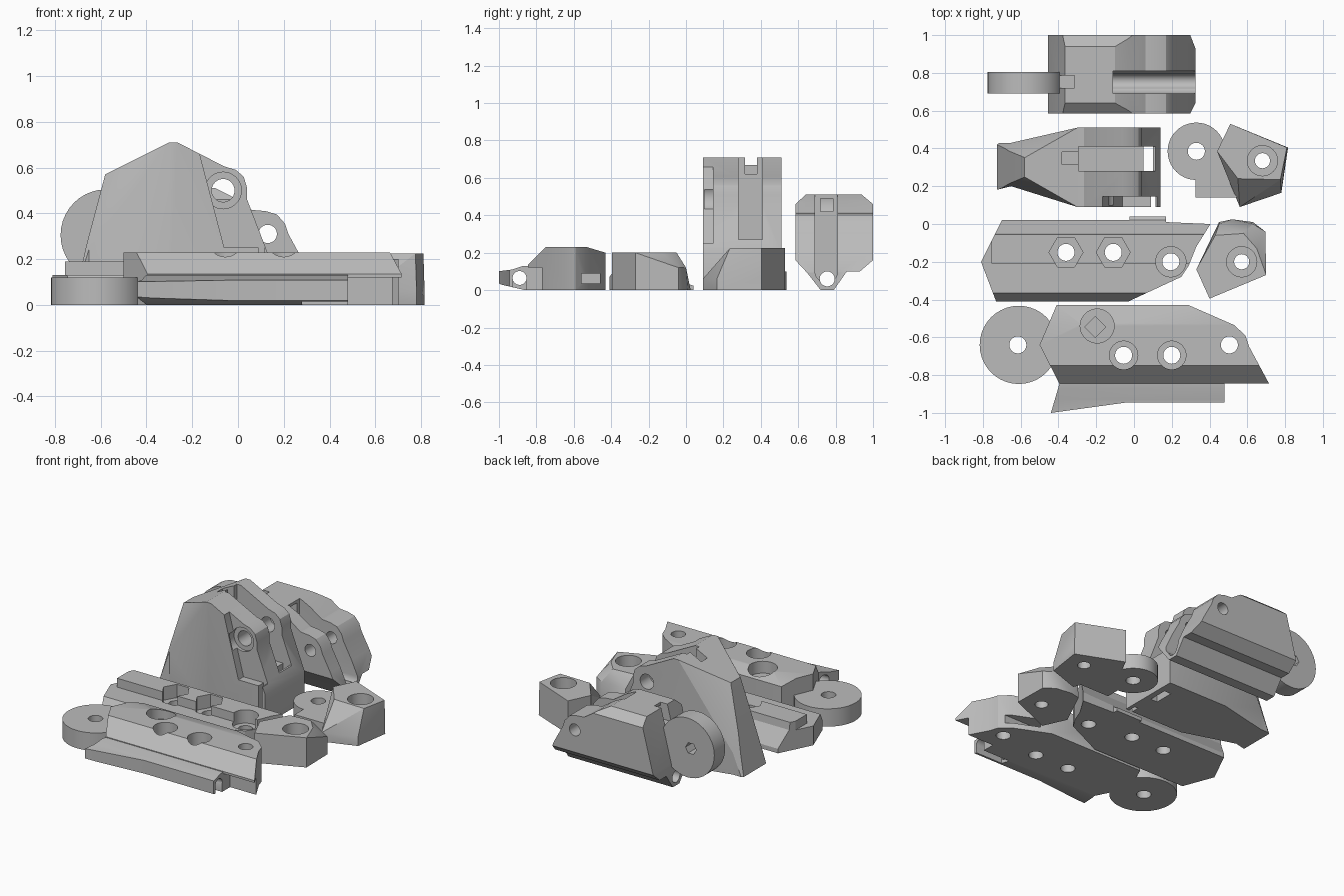
import bpy, bmesh, math
from mathutils import Vector

cube = bpy.data.objects.get("Cube")
if cube:
    bpy.data.objects.remove(cube, do_unlink=True)

grey = bpy.data.materials.new("plain grey")
grey.use_nodes = True
tone = (0.5, 0.5, 0.5, 1)
grey.diffuse_color = tone
grey.node_tree.nodes["Principled BSDF"].inputs["Base Color"].default_value = tone
parts = []


def place(axis, u, v, w):
    return {"x": (w, u, v), "y": (u, w, v), "z": (u, v, w)}[axis]


def finish(name, bm):
    bmesh.ops.recalc_face_normals(bm, faces=bm.faces)
    me = bpy.data.meshes.new(name)
    bm.to_mesh(me)
    bm.free()
    me.materials.append(grey)
    ob = bpy.data.objects.new(name, me)
    bpy.context.collection.objects.link(ob)
    parts.append(ob)
    return ob


def prism(name, axis, pts, lo, hi):
    """Outline swept along an axis."""
    bm = bmesh.new()
    face = bm.faces.new([bm.verts.new(place(axis, u, v, lo)) for u, v in pts])
    top = bmesh.ops.extrude_face_region(bm, geom=[face])["geom"]
    move = Vector(place(axis, 0, 0, hi - lo))
    bmesh.ops.translate(bm, vec=move, verts=[g for g in top if isinstance(g, bmesh.types.BMVert)])
    return finish(name, bm)


def disc(name, axis, u, v, r, lo, hi, sides=40):
    ring = [(u + r * math.cos(math.tau * i / sides), v + r * math.sin(math.tau * i / sides))
            for i in range(sides)]
    return prism(name, axis, ring, lo, hi)


def box(name, x0, x1, y0, y1, z0, z1):
    return prism(name, "z", [(x0, y0), (x1, y0), (x1, y1), (x0, y1)], z0, z1)


def hull(name, layers):
    """Convex solid around outlines given as (height, points)."""
    bm = bmesh.new()
    for z, pts in layers:
        for x, y in pts:
            bm.verts.new((x, y, z))
    bmesh.ops.convex_hull(bm, input=bm.verts)
    bmesh.ops.dissolve_limit(bm, angle_limit=0.02, verts=bm.verts, edges=bm.edges)
    return finish(name, bm)


def combine(ob, other, how="DIFFERENCE"):
    mod = ob.modifiers.new("cut", "BOOLEAN")
    mod.operation, mod.solver, mod.object = how, "EXACT", other
    bpy.context.view_layer.update()
    deps = bpy.context.evaluated_depsgraph_get()
    mesh = bpy.data.meshes.new_from_object(ob.evaluated_get(deps))
    ob.modifiers.clear()
    ob.data = mesh
    parts.remove(other)
    bpy.data.objects.remove(other, do_unlink=True)


def slice_off(ob, point, normal):
    """Plane the solid flat, dropping what lies beyond the plane."""
    bm = bmesh.new()
    bm.from_mesh(ob.data)
    cut = bmesh.ops.bisect_plane(bm, geom=bm.verts[:] + bm.edges[:] + bm.faces[:],
                                 plane_co=point, plane_no=normal, clear_outer=True)
    rim = [g for g in cut["geom_cut"] if isinstance(g, bmesh.types.BMEdge)]
    bmesh.ops.holes_fill(bm, edges=rim, sides=0)
    bmesh.ops.recalc_face_normals(bm, faces=bm.faces)
    bm.to_mesh(ob.data)
    bm.free()


def bolt_hole(ob, x, y, r=0.045, wide=0, floor=0.1, sides=40):
    """Through hole with an optional wider seat above the floor height."""
    combine(ob, disc("drill", "z", x, y, r, -0.1, 0.6))
    if wide:
        combine(ob, disc("seat", "z", x, y, wide, floor, 0.6, sides))


# Rear block: bevelled body, deep round-bottomed slot between two lugs
rear = prism("rear_block", "y", [(-0.455, 0), (-0.455, 0.16), (-0.365, 0.51), (-0.1, 0.51),
             (-0.03, 0.475), (0.06, 0.415), (0.12, 0.41), (0.17, 0.395), (0.205, 0.355),
             (0.22, 0.31), (0.28, 0.2), (0.325, 0.1), (0.325, 0)], 0.5, 1.1)
combine(rear, prism("section", "x", [(0.585, 0.46), (0.64, 0.51), (0.94, 0.51), (1.0, 0.46),
        (1.0, 0.16), (0.93, 0.1), (0.86, 0.1), (0.79, 0), (0.72, 0), (0.65, 0.09),
        (0.585, 0.16)], -1, 1), "INTERSECT")
combine(rear, box("slot", -0.11, 0.5, 0.69, 0.81, 0.1, 0.7))
combine(rear, disc("slot_floor", "x", 0.75, 0.1, 0.06, -0.11, 0.5))
combine(rear, disc("cord", "x", 0.755, 0.06, 0.04, -1, 1))
combine(rear, disc("pin", "y", 0.13, 0.31, 0.04, 0, 2))
for sy in (0.57, 1.02):
    combine(rear, prism("corner", "z", [(0.27, sy), (0.4, sy), (0.4, 0.795 + (sy - 0.795) * 0.7)],
                        -0.1, 0.7))
combine(rear, box("notch", -0.4, -0.315, 0.72, 0.785, 0.4, 0.6))
combine(rear, box("tie_tunnel", -0.35, 0, 0.72, 0.785, 0.42, 0.49))
rear_disc = disc("rear_round_end", "y", -0.575, 0.305, 0.2, 0.69, 0.805)
combine(rear_disc, disc("pin", "y", -0.6, 0.305, 0.04, 0, 2, 6))

# Tall bracket: peaked profile tapered in plan, shoulders and flanks planed off
tall = prism("tall_bracket", "y", [(-0.725, 0), (-0.69, 0.14), (-0.66, 0.27), (-0.58, 0.57),
             (-0.3, 0.71), (-0.265, 0.71), (-0.06, 0.605), (-0.01, 0.59), (0.025, 0.56),
             (0.04, 0.51), (0.04, 0.46), (0.14, 0.2), (0.14, 0)], 0, 0.6)
combine(tall, prism("plan", "z", [(-0.73, 0.18), (-0.65, 0.2), (-0.3, 0.09), (0.2, 0.09),
        (0.2, 0.51), (-0.3, 0.51), (-0.65, 0.43), (-0.73, 0.43)], -1, 1), "INTERSECT")
for y, side in ((0.09, -1), (0.51, 1)):
    slice_off(tall, (-0.3, y, 0.71), (-1, 0.93 * side, 0.94))
    slice_off(tall, (-0.3, y, 0.71), (-0.78, 1.09 * side, 0.33))
combine(tall, box("slot", -0.295, 0.3, 0.28, 0.41, 0.27, 0.9))
combine(tall, box("drop_slot", 0.05, 0.1, 0.28, 0.41, -0.1, 0.4))
combine(tall, prism("side_recess", "y", [(-0.18, 0.8), (-0.165, 0.65), (-0.06, 0.25),
        (0.3, 0.25), (0.3, 0.8)], 0, 0.145))
combine(tall, box("groove", 0.09, 0.115, 0, 0.145, -0.1, 0.4))
combine(tall, disc("pin", "y", -0.065, 0.5, 0.05, 0, 1))
combine(tall, disc("pin_seat", "y", -0.065, 0.5, 0.08, 0.1, 0.165))
combine(tall, box("notch", -0.38, -0.29, 0.315, 0.38, 0.62, 0.9))

# Small block with a flat round arm
corner = hull("corner_block", [
    (0.225, [(0.51, 0.53), (0.81, 0.405), (0.775, 0.235), (0.55, 0.24), (0.44, 0.385)]),
    (0.06, [(0.56, 0.09), (0.78, 0.165), (0.815, 0.4)]),
    (0, [(0.51, 0.53), (0.815, 0.405), (0.78, 0.165), (0.56, 0.09), (0.44, 0.385)])])
bolt_hole(corner, 0.68, 0.335, 0.04, 0.08, 0.12)
arm_disc = disc("corner_round_arm", "z", 0.33, 0.385, 0.152, 0, 0.1)
bolt_hole(arm_disc, 0.33, 0.385)
box("corner_arm_foot", 0.325, 0.56, 0.14, 0.34, 0, 0.1)

# Second small block
wedge = hull("wedge_block", [
    (0.2, [(0.43, -0.06), (0.58, -0.05), (0.65, -0.13), (0.7, -0.27), (0.4, -0.395), (0.33, -0.24)]),
    (0.12, [(0.44, -0.02), (0.45, 0.0), (0.63, 0.0), (0.695, -0.04)]),
    (0, [(0.45, 0.01), (0.52, 0.025), (0.63, 0.01), (0.695, -0.04), (0.7, -0.27),
         (0.4, -0.395), (0.33, -0.24)])])
bolt_hole(wedge, 0.57, -0.2, 0.04, 0.08)

# Middle plate: raised rib broken by two hex pockets, and a round seat
middle = prism("middle_plate", "z", [(-0.81, -0.2), (-0.73, -0.41), (-0.03, -0.41), (0.25, -0.28),
               (0.29, -0.22), (0.33, -0.12), (0.405, 0), (0.17, 0.01), (0.17, 0.04),
               (-0.025, 0.04), (-0.025, 0.02), (-0.7, 0.02)], 0, 0.3)
combine(middle, prism("section", "x", [(-0.41, 0), (-0.41, 0.07), (-0.365, 0.13), (-0.21, 0.13),
        (-0.21, 0.19), (-0.055, 0.19), (-0.05, 0.14), (0.02, 0.03), (0.05, 0.02), (0.05, 0)],
        -1, 1), "INTERSECT")
combine(middle, box("rib_end", -0.9, -0.755, -0.5, 0.1, 0.13, 0.3))
for x in (-0.36, -0.11):
    bolt_hole(middle, x, -0.15, 0.045, 0.09, 0.1, 6)
bolt_hole(middle, 0.195, -0.2, 0.045, 0.08)

# Front plate: sloped section, bolt seats, square socket, undercut tip
front = prism("front_plate", "z", [(-0.5, -0.64), (-0.395, -0.845), (0.715, -0.845), (0.61, -0.65),
              (0.59, -0.59), (0.53, -0.535), (0.29, -0.43), (-0.41, -0.43)], 0, 0.3)
combine(front, prism("section", "x", [(-0.85, 0), (-0.85, 0.13), (-0.75, 0.23), (-0.53, 0.23),
        (-0.43, 0.2), (-0.43, 0)], -1, 1), "INTERSECT")
combine(front, box("tip_undercut", 0.48, 0.9, -0.9, -0.77, -0.1, 0.12))
for x in (-0.055, 0.2):
    bolt_hole(front, x, -0.695, 0.045, 0.075, 0.13)
bolt_hole(front, 0.505, -0.64)
combine(front, disc("socket", "z", -0.195, -0.54, 0.09, 0.15, 0.5))
combine(front, disc("socket_square", "z", -0.205, -0.545, 0.055, 0.08, 0.5, 4))
combine(front, box("end_pocket", 0.2, 0.8, -0.56, -0.46, 0.035, 0.09))
front_disc = disc("front_round_end", "z", -0.61, -0.64, 0.207, 0, 0.12)
bolt_hole(front_disc, -0.615, -0.64)

# Low flap with a cord channel, open underneath near its tip
flap = prism("front_flap", "z", [(-0.39, -0.83), (-0.44, -1.0), (-0.04, -0.945), (0.48, -0.945),
             (0.48, -0.8), (-0.3, -0.8)], -0.1, 0.3)
combine(flap, prism("section", "x", [(-0.86, 0), (-0.99, 0.03), (-1.01, 0.04), (-1.01, 0.1),
        (-0.93, 0.11), (-0.87, 0.13), (-0.78, 0.13), (-0.78, 0)], -1, 1), "INTERSECT")
combine(flap, disc("cord", "x", -0.89, 0.065, 0.037, -1, 1))
combine(flap, box("open_channel", 0.28, 0.6, -0.925, -0.855, -0.1, 0.065))

for ob in parts:
    ob.select_set(True)
    bpy.context.view_layer.objects.active = ob
bpy.ops.object.shade_smooth_by_angle(angle=math.radians(25))
